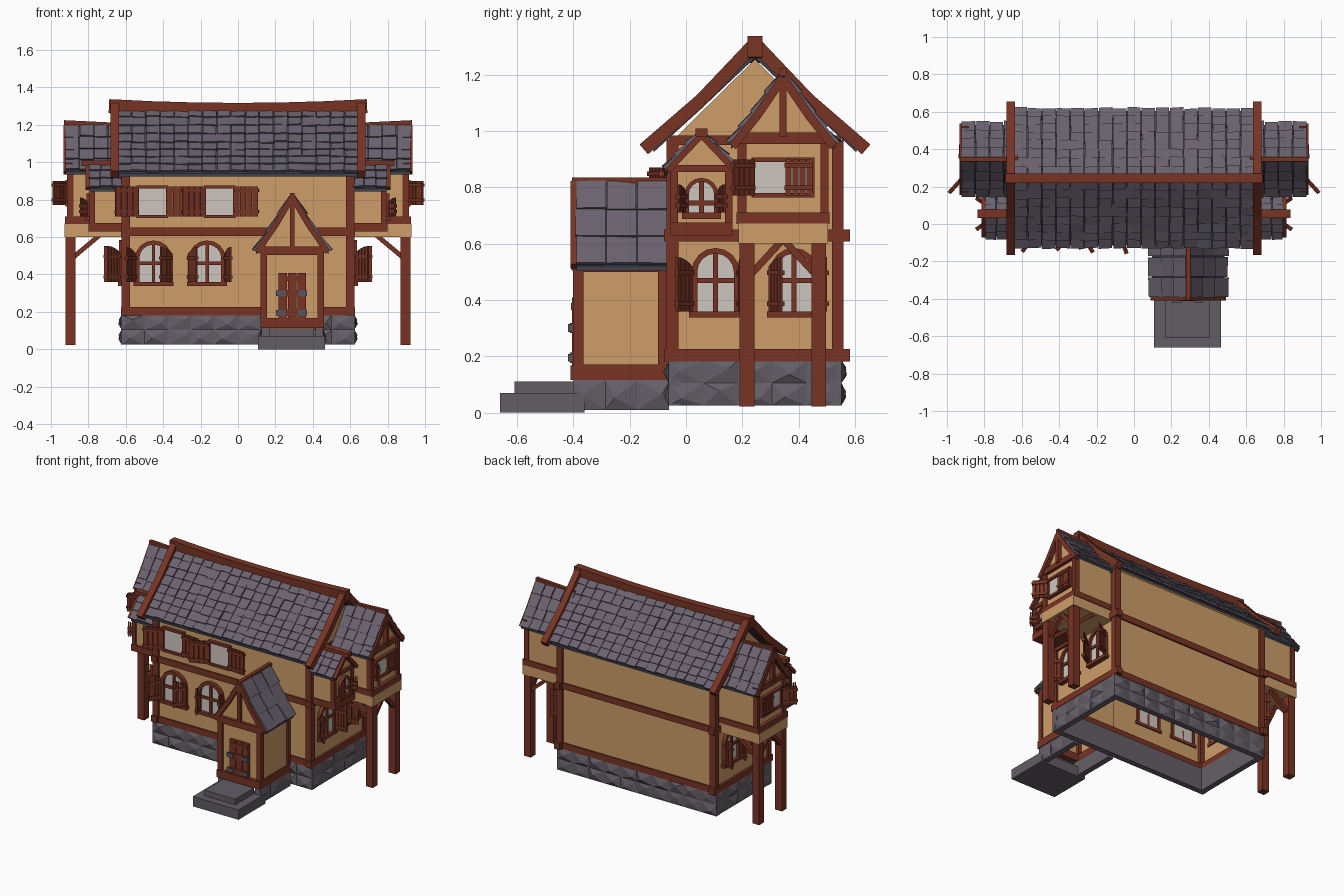
import bpy, bmesh, math, random
from mathutils import Matrix, Vector

if "Cube" in bpy.data.objects:
    bpy.data.objects.remove(bpy.data.objects["Cube"])

random.seed(4)
I = Matrix.Identity(4)
T = lambda x, y, z=0: Matrix.Translation((x, y, z))
R = lambda deg: Matrix.Rotation(math.radians(deg), 4, 'Z')
jit = lambda a: random.uniform(-a, a)


def material(name, rgb):
    m = bpy.data.materials.new(name)
    m.diffuse_color = [((c / 255 + 0.055) / 1.055) ** 2.4 for c in rgb] + [1]
    m.use_nodes = True
    m.node_tree.nodes["Principled BSDF"].inputs["Base Color"].default_value = m.diffuse_color
    return m


PLASTER = material("plaster", (206, 157, 104))
TIMBER = material("timber", (120, 52, 36))
SLATE = material("slate", (106, 98, 110))
DARK = material("dark_slate", (62, 66, 76))
STONE = material("foundation_stone", (101, 95, 103))
STEP = material("step_stone", (98, 93, 101))
GLASS = material("window_glass", (206, 198, 191))
IRON = material("iron", (84, 86, 98))

parts = {}  # name -> (bmesh, material); names starting with "side_" are mirrored


def add(name, mat, verts, faces, M=I):
    bm = parts.setdefault(name, (bmesh.new(), mat))[0]
    vs = [bm.verts.new(M @ Vector(v)) for v in verts]
    for f in faces:
        bm.faces.new([vs[i] for i in f])


BOX = [(0, 2, 3, 1), (4, 5, 7, 6), (0, 1, 5, 4), (2, 6, 7, 3), (0, 4, 6, 2), (1, 3, 7, 5)]


def box(name, mat, x, y, z, M=I):
    add(name, mat, [(a, b, c) for c in z for b in y for a in x], BOX, M)


def prism(name, mat, poly, y0, y1, M=I, open_bottom=False):
    """Extrude an x-z outline along y; the last edge is the bottom."""
    n = len(poly)
    faces = [tuple(range(n)), tuple(range(2 * n - 1, n - 1, -1))]
    faces += [(i, i + n, (i + 1) % n + n, (i + 1) % n) for i in range(n - open_bottom)]
    add(name, mat, [(p[0], y, p[1]) for y in (y0, y1) for p in poly], faces, M)


def beam(name, p, q, w, d, normal, M=I, mat=TIMBER):
    p, q, n = Vector(p), Vector(q), Vector(normal)
    s = (q - p).normalized().cross(n) * w / 2
    n = n * d / 2
    add(name, mat, [e + i * s + j * n for e in (p, q) for j in (-1, 1) for i in (-1, 1)], BOX, M)


def along(path, t):
    k = min(t, 0.9999) * (len(path) - 1)
    i = int(k)
    return Vector(path[i]).lerp(Vector(path[i + 1]), k - i)


def roof(name, M, path, y0, y1, cols, rows):
    """Curved gable roof: dark underlay and overlapping slates, ridge along local y."""
    for s in (-1, 1):
        for a, b in zip(path, path[1:]):
            prism(name + "_underlay", DARK, [(s * a[0], a[1]), (s * b[0], b[1]),
                  (s * b[0], b[1] - 0.015), (s * a[0], a[1] - 0.015)], y0 + .004, y1 - .004, M)
        step = (y1 - y0) / cols
        for r in range(rows):
            for c in range(cols):
                a, b = along(path, r / rows), along(path, min(1, (r + 1.15) / rows))
                d = (b - a).normalized()
                n = Vector((d.y, -d.x))
                a = a + d * jit(.005)
                ya, yb = y0 + c * step + .002 + jit(.002), y0 + (c + 1) * step - .002 + jit(.002)
                v = []
                for h in (0, .013):
                    for base, lift in ((a, .010), (b, .001)):
                        for y in (ya, yb):
                            q = base + n * (h + lift + (jit(.004) if h else 0))
                            v.append((s * q.x, y, q.y))
                add(name + "_slates", SLATE, v, BOX, M)


def gable(name, M, path, y, w, d, king=None):
    """Bargeboards following the roof, and optional king post."""
    for s in (-1, 1):
        for a, b in zip(path, path[1:]):
            beam(name, (s * a[0], y, a[1]), (s * b[0], y, b[1]), w, d, (0, 1, 0), M)
    if king:
        box(name, TIMBER, (-.012, .012), (y - d / 2, y + d / 2), king, M)


def stones(name, M, x0, x1, z0, z1, cols, rows, depth=.04):
    """Blocks with an uneven pointed outer face looking along local -y."""
    w, h = (x1 - x0) / cols, (z1 - z0) / rows
    for r in range(rows):
        for c in range(cols):
            a, b, e, f = x0 + c * w, x0 + (c + 1) * w, z0 + r * h, z0 + (r + 1) * h
            v = [(x, y, z) for z in (e, f) for y in (0, depth) for x in (a, b)]
            v.append(((a + b) / 2 + jit(w * .25), -.014 + jit(.006), (e + f) / 2 + jit(h * .2)))
            faces = [q for q in BOX if q != (0, 1, 5, 4)]
            add(name, STONE, v, faces + [(0, 1, 8), (1, 5, 8), (5, 4, 8), (4, 0, 8)], M)


def shutter(name, M, side, hx, w, z0, z1, angle, drop=0):
    """Slatted shutter hinged at hx; angle 0 is closed, 180 flat on the wall."""
    S = M @ T(side * hx, -.022) @ R(side * angle)
    n = 4
    for i in range(n):
        a, b = w * i / n, w * (i + 1) / n - .003
        fall = lambda u: z1 - drop * (1 - u / w) ** 2
        prism(name, TIMBER, [(-side * a, z0), (-side * a, fall(a)), (-side * b, fall(b)), (-side * b, z0)],
              -.005, .005, S)
    for z in (z0 + .018, z1 - drop - .03):
        box(name, TIMBER, sorted((0, -side * w)), (-.011, .011), (z, z + .016), S)


def arch(hw, z0, zs, rise, n=8):
    top = [(-hw * math.cos(math.pi * i / n), zs + rise * math.sin(math.pi * i / n)) for i in range(n + 1)]
    return [(-hw, z0)] + top + [(hw, z0)]


def arched_window(name, M, hw, z0, zs, rise, t, sh, left, right):
    inner, outer = arch(hw, z0, zs, rise), arch(hw + t, z0, zs, rise + t)
    prism(name + "_glass", GLASS, inner, -.008, .004, M)
    for i in range(len(inner) - 1):
        prism(name + "_frame", TIMBER, [inner[i], outer[i], outer[i + 1], inner[i + 1]], -.024, .01, M)
    box(name + "_frame", TIMBER, (-.009, .009), (-.018, .004), (z0, zs + rise), M)
    box(name + "_frame", TIMBER, (-hw, hw), (-.018, .004), (zs - .03 - .009, zs - .03 + .009), M)
    box(name + "_frame", TIMBER, (-hw - t - .01, hw + t + .01), (-.03, .01), (z0 - .022, z0), M)
    for s, ang in ((-1, left), (1, right)):
        shutter(name + "_shutters", M, s, hw + t, sh, z0, zs + rise * .8, ang, rise * .5)


def square_window(name, M, hw, z0, z1, sh, left, right):
    box(name + "_glass", GLASS, (-hw, hw), (-.008, .004), (z0, z1), M)
    for z in (z0 - .016, z1):
        box(name + "_frame", TIMBER, (-hw - .012, hw + .012), (-.022, .005), (z, z + .016), M)
    for s in (-1, 1):
        box(name + "_frame", TIMBER, sorted((s * hw, s * (hw + .012))), (-.02, .005), (z0, z1), M)
        shutter(name + "_shutters", M, s, hw + .005, sh, z0 - .008, z1 + .01, (left, 0, right)[s + 1])


# Main house: open-bottomed walls, foundation, timber frame
HOUSE = T(0, .245) @ R(90)
prism("house_walls", PLASTER, [(-.3, .18), (-.3, .96), (0, 1.255), (.3, .96), (.3, .18)], -.61, .61, HOUSE, True)
stones("foundation_front", T(0, -.062), -.625, .625, .025, .185, 10, 2)
stones("foundation_back", T(0, .552) @ R(180), -.625, .625, .025, .185, 10, 2)
stones("side_foundation", T(.622, 0) @ R(90), -.06, .55, .025, .185, 5, 2)
for y in ((-.07, -.027), (.518, .56)):
    box("side_corner_posts", TIMBER, (.578, .622), y, (.18, .97))
for z in ((.182, .226), (.607, .65)):
    for y in ((-.066, -.03), (.52, .556)):
        box("long_beams", TIMBER, (-.62, .62), y, z)
    box("side_wall_beams", TIMBER, (.585, .626), (-.078, .582), z)
box("side_wall_beams", TIMBER, (.585, .62), (-.06, .55), (.95, .985))

# Main roof with sagging ridge
roof("main_roof", HOUSE, [(.36, .94), (.19, 1.095), (0, 1.275)], -.645, .645, 17, 8)
for y in (-.66, .66):
    gable("main_bargeboards", HOUSE, [(.395, .935), (.19, 1.112), (0, 1.312)], y, .046, .045)
sag = lambda x: 1.30 - .02 * (1 - (x / .69) ** 2)
xs = [-.69 + .23 * i for i in range(7)]
for a, b in zip(xs, xs[1:]):
    beam("main_ridge_beam", (a, .245, sag(a)), (b, .245, sag(b)), .075, .052, (0, 1, 0))

# Large overhanging wing on posts (mirrored)
WING = T(.9, .345) @ R(90)
prism("side_wing_walls", PLASTER, [(-.155, .62), (-.155, .98), (0, 1.18), (.155, .98), (.155, .62)], 0, .3, WING)
box("side_wing_floor", PLASTER, (.6, .928), (.187, .505), (.6, .672))
box("side_wing_frame", TIMBER, (.62, .925), (.18, .51), (.67, .71))
box("side_wing_frame", TIMBER, (.885, .922), (.17, .52), (.955, .995))
for y in ((.183, .215), (.477, .507)):
    box("side_wing_frame", TIMBER, (.88, .915), y, (.7, .97))
for y in ((.19, .243), (.445, .498)):
    box("side_wing_posts", TIMBER, (.868, .922), y, (.022, .6))
    m = sum(y) / 2
    beam("side_wing_braces", (.895, m, .48), (.74, m, .61), .025, .03, (0, 1, 0))
for a, b in ((.22, .34), (.47, .35)):
    beam("side_wing_braces", (.895, a, .48), (.895, b, .61), .025, .03, (1, 0, 0))
wing_path = [(.185, .95), (.095, 1.06), (0, 1.195)]
roof("side_wing_roof", WING, wing_path, -.025, .28, 4, 4)
gable("side_wing_gable", WING, [(x * .97, z - .005) for x, z in wing_path], -.018, .03, .03, (.98, 1.18))
beam("side_wing_ridge", (.62, .345, 1.195), (.93, .345, 1.21), .03, .024, (0, 1, 0))
square_window("side_wing_window", WING, .1, .78, .89, .1, 138, 3)

# Small bay beside the wing (mirrored)
BAY = T(.785, .055) @ R(90)
prism("side_bay_walls", PLASTER, [(-.1, .64), (-.1, .87), (0, .97), (.1, .87), (.1, .64)], 0, .18, BAY)
box("side_bay_frame", TIMBER, (.61, .8), (-.055, .165), (.63, .675))
box("side_bay_frame", TIMBER, (.77, .798), (-.055, .165), (.855, .88))
for y in ((-.055, -.028), (.138, .165)):
    box("side_bay_frame", TIMBER, (.765, .793), y, (.66, .87))
bay_path = [(.122, .86), (.06, .925), (0, .985)]
roof("side_bay_roof", BAY, bay_path, -.012, .17, 3, 3)
gable("side_bay_gable", BAY, [(x * .97, z) for x, z in bay_path], -.018, .022, .025)
box("side_bay_ridge", TIMBER, (.62, .838), (.033, .077), (.98, 1.01))
arched_window("side_bay_window", BAY, .045, .71, .775, .045, .014, .045, 125, 125)

# Side and front windows
for i, (y, l, r) in enumerate(((.105, 130, 95), (.383, 60, 110))):
    arched_window("side_ground_window_%d" % i, T(.612, y) @ R(90), .065, .36, .5, .065, .02, .085, l, r)
for i, (x, l, r) in enumerate(((-.452, 125, 45), (-.165, 60, 110))):
    arched_window("front_ground_window_%d" % i, T(x, -.057), .075, .36, .49, .07, .022, .085, l, r)
for i, x in enumerate((-.458, -.098)):
    square_window("front_upper_window_%d" % i, T(x, -.057), .072, .718, .86, .132, 158, 176)

# Porch: walls, frame, roof, foundation
PORCH = T(.29, -.385)
prism("porch_walls", PLASTER, [(-.16, .11), (-.16, .53), (0, .79), (.16, .53), (.16, .11)], 0, .34, PORCH, True)
for x in ((-.17, -.135), (.135, .17)):
    for y in ((-.017, .02), (.285, .315)):
        box("porch_frame", TIMBER, x, y, (.115, .53), PORCH)
    for z in ((.115, .17), (.5, .525)):
        box("porch_frame", TIMBER, x, (-.015, .32), z, PORCH)
box("porch_frame", TIMBER, (-.17, .17), (-.025, .02), (.115, .168), PORCH)
box("porch_frame", TIMBER, (-.17, .17), (-.022, .02), (.505, .55), PORCH)
porch_path = [(.195, .52), (.09, .665), (0, .815)]
roof("porch_roof", PORCH, porch_path, -.008, .32, 3, 3)
gable("porch_gable", PORCH, [(x * .97, z) for x, z in porch_path], -.012, .03, .025, (.54, .8))
box("porch_ridge_beam", TIMBER, (-.013, .013), (-.02, .33), (.81, .835), PORCH)
stones("porch_foundation", T(.455, 0) @ R(90), -.4, -.06, .01, .115, 3, 1)
stones("porch_foundation", T(.125, 0) @ R(-90), .06, .4, .01, .115, 3, 1)

# Plank door with iron hinges
for i in range(3):
    box("door_planks", TIMBER, (-.073 + .05 * i, -.027 + .05 * i), (-.02, .005), (.168, .408), PORCH)
for z in (.195, .3):
    box("door_rails", TIMBER, (-.07, .07), (-.027, -.01), (z - .018, z + .018), PORCH)
    for x in ((-.087, -.035), (.03, .078)):
        box("door_hinges", IRON, x, (-.034, -.018), (z - .014, z + .014), PORCH)
box("door_rails", TIMBER, (-.07, .07), (-.024, -.01), (.365, .39), PORCH)

# Entrance steps
box("lower_step", STEP, (.108, .466), (-.66, -.36), (0, .07))
box("upper_step", STEP, (.165, .405), (-.61, -.4), (.07, .11))

# Turn every collected part into an object
for name, (bm, mat) in parts.items():
    bmesh.ops.recalc_face_normals(bm, faces=bm.faces[:])
    me = bpy.data.meshes.new(name)
    bm.to_mesh(me)
    bm.free()
    me.materials.append(mat)
    ob = bpy.data.objects.new(name, me)
    bpy.context.collection.objects.link(ob)
    if name.startswith("side_"):
        ob.modifiers.new("Mirror", 'MIRROR').use_mirror_merge = False
